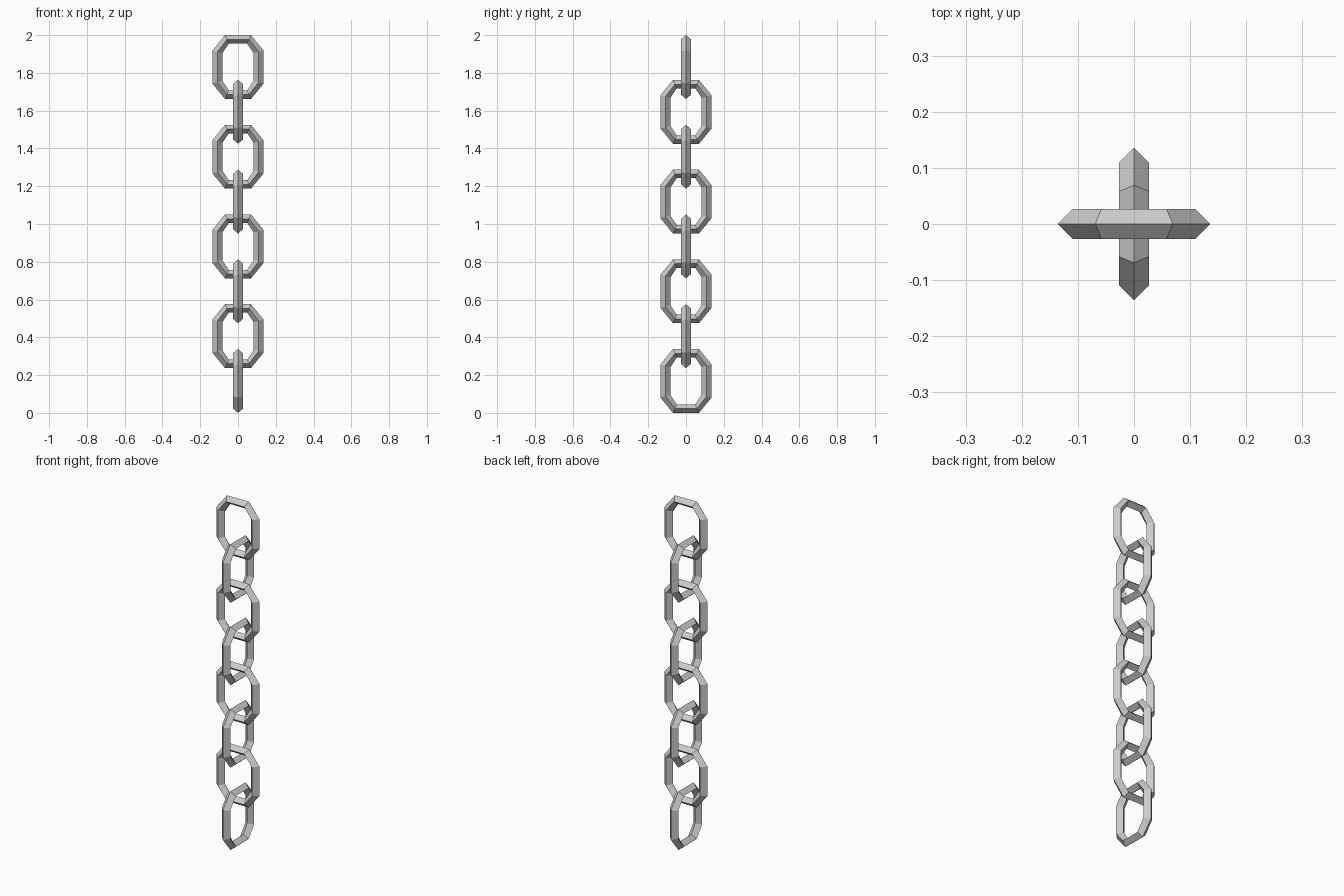
import bpy, bmesh
from math import radians
from mathutils import Matrix

if "Cube" in bpy.data.objects:
    bpy.data.objects.remove(bpy.data.objects["Cube"])

COUNT = 8
HALF_H = 0.169
STEP = (2 - 2 * HALF_H) / (COUNT - 1)


def octagon(side_x, side_z, end_x, end_z, y):
    quarter = [(side_x, side_z), (end_x, end_z)]
    right_top = quarter
    left_top = [(-x, z) for x, z in reversed(quarter)]
    bottom = [(-x, -z) for x, z in right_top + left_top]
    return [(x, y, z) for x, z in right_top + left_top + bottom]


def link_mesh():
    # Diamond cross-section: outer ridge, front ridge, inner ridge, back ridge
    rings = [
        octagon(0.136, 0.087, 0.069, HALF_H, 0),
        octagon(0.109, 0.081, 0.058, 0.146, -0.027),
        octagon(0.083, 0.073, 0.049, 0.124, 0),
        octagon(0.109, 0.081, 0.058, 0.146, 0.027),
    ]
    bm = bmesh.new()
    loops = [[bm.verts.new(p) for p in ring] for ring in rings]
    for i in range(4):
        a, b = loops[i], loops[(i + 1) % 4]
        for j in range(8):
            k = (j + 1) % 8
            bm.faces.new((a[j], a[k], b[k], b[j]))
    bmesh.ops.recalc_face_normals(bm, faces=bm.faces)
    mesh = bpy.data.meshes.new("chain_link")
    bm.to_mesh(mesh)
    bm.free()
    return mesh


# Chain of links, every second one turned a quarter
mesh = link_mesh()
for n in range(COUNT):
    link = bpy.data.objects.new(f"chain_link_{n + 1}", mesh)
    bpy.context.collection.objects.link(link)
    link.location.z = 2 - HALF_H - n * STEP
    link.rotation_euler.z = radians(90) * (n % 2)
